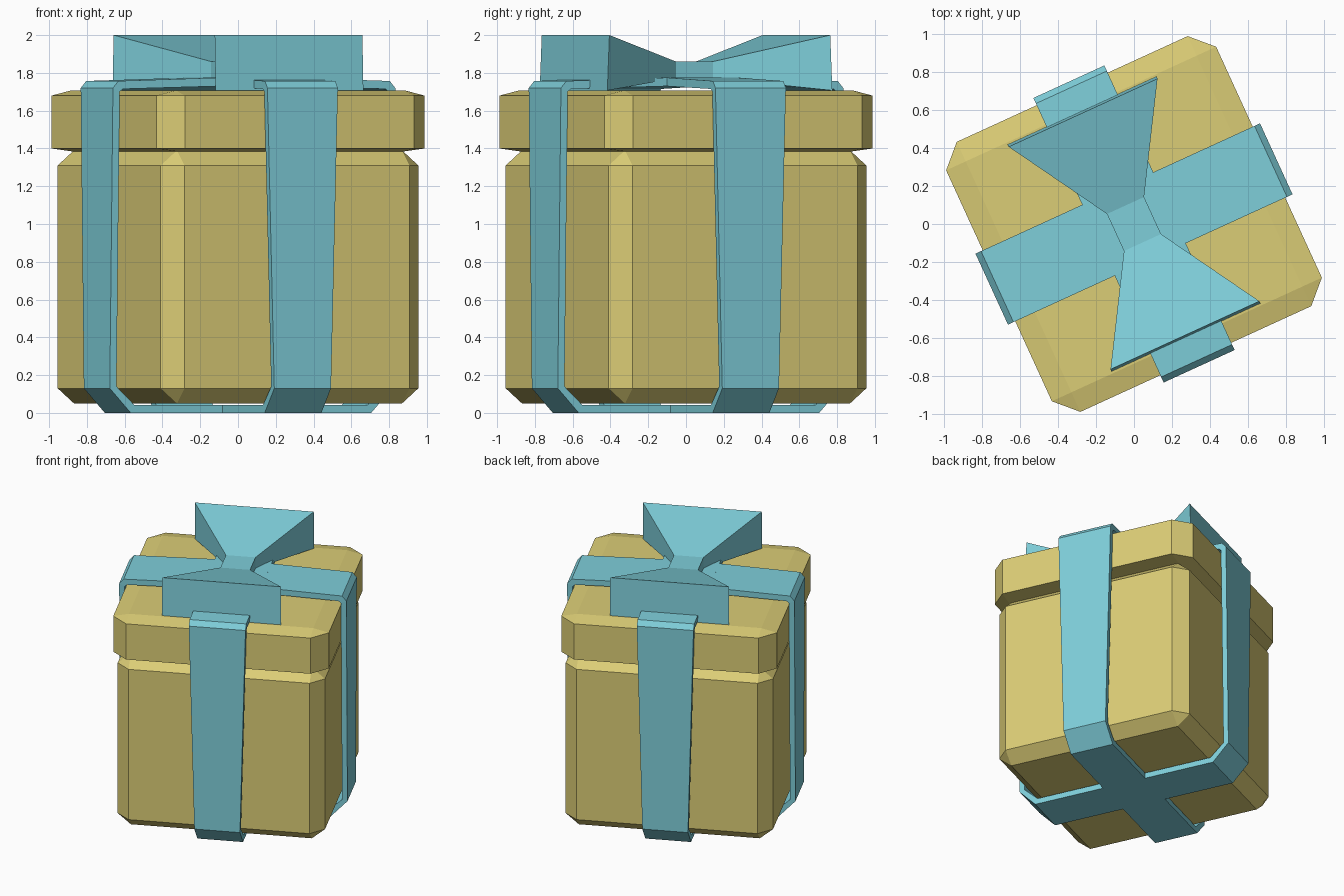
import bpy, bmesh, math
from mathutils import Matrix

cube = bpy.data.objects.get("Cube")
if cube:
    bpy.data.objects.remove(cube, do_unlink=True)

TURN = math.radians(24.6)   # the whole gift is turned about z


def material(name, rgb):
    m = bpy.data.materials.new(name)
    m.use_nodes = True
    m.diffuse_color = (*rgb, 1)
    m.node_tree.nodes["Principled BSDF"].inputs["Base Color"].default_value = (*rgb, 1)
    return m


gold = material("pale gold", (0.71, 0.61, 0.18))
blue = material("ribbon blue", (0.21, 0.62, 0.70))


def finish(name, bm, mat, extra_turn=0):
    bmesh.ops.recalc_face_normals(bm, faces=bm.faces)
    bmesh.ops.rotate(bm, verts=bm.verts, matrix=Matrix.Rotation(TURN + extra_turn, 3, 'Z'))
    mesh = bpy.data.meshes.new(name)
    bm.to_mesh(mesh)
    bm.free()
    mesh.materials.append(mat)
    obj = bpy.data.objects.new(name, mesh)
    bpy.context.collection.objects.link(obj)
    return obj


def bevelled_block(name, half, flat, bottom, low, high, top):
    """Square block with every edge chamfered: half is the full half width, flat that of each face."""
    bm = bmesh.new()
    for sx in (-1, 1):
        for sy in (-1, 1):
            for z in (bottom, top):
                bm.verts.new((sx * flat, sy * flat, z))
            for z in (low, high):
                bm.verts.new((sx * half, sy * flat, z))
                bm.verts.new((sx * flat, sy * half, z))
    bmesh.ops.convex_hull(bm, input=bm.verts)
    bmesh.ops.dissolve_limit(bm, angle_limit=0.01, verts=bm.verts, edges=bm.edges)
    return finish(name, bm, gold)


def loft(name, rings, closed, extra_turn=0):
    """Skin four-cornered rings, joined end to end or capped."""
    bm = bmesh.new()
    loops = [[bm.verts.new(p) for p in ring] for ring in rings]
    pairs = list(zip(loops, loops[1:]))
    if closed:
        pairs.append((loops[-1], loops[0]))
    else:
        bm.faces.new(loops[0])
        bm.faces.new(loops[-1])
    for a, b in pairs:
        for i in range(4):
            j = (i + 1) % 4
            bm.faces.new((a[i], a[j], b[j], b[i]))
    return finish(name, bm, blue, extra_turn)


# Box and lid
bevelled_block("box_body", 0.75, 0.655, 0.05, 0.13, 1.31, 1.39)
bevelled_block("box_lid", 0.78, 0.667, 1.385, 1.40, 1.68, 1.707)

# Ribbon bands: outer x, outer z, inner x, inner z, half width
side = [
    (0.20, 1.775, 0.20, 1.73, 0.205),
    (0.79, 1.757, 0.765, 1.715, 0.205),
    (0.822, 1.72, 0.783, 1.70, 0.205),
    (0.822, 0.13, 0.783, 0.14, 0.165),
    (0.70, 0.0, 0.68, 0.043, 0.165),
]


def band_ring(sign, ox, oz, ix, iz, w):
    return [(sign * ox, -w, oz), (sign * ox, w, oz), (sign * ix, w, iz), (sign * ix, -w, iz)]


band = [band_ring(1, *s) for s in side] + [band_ring(-1, *s) for s in reversed(side)]
loft("ribbon_across", band, True)
loft("ribbon_along", band, True, math.pi / 2)


# Bow: two flared loops meeting at a narrow knot
def bow_ring(y_top, y_low, w, low, high):
    return [(-w, y_low, low), (w, y_low, low), (w, y_top, high), (-w, y_top, high)]


loft("bow", [
    bow_ring(-0.643, -0.655, 0.43, 1.707, 2.0),
    bow_ring(-0.107, -0.107, 0.107, 1.772, 1.86),
    bow_ring(0.107, 0.107, 0.107, 1.772, 1.86),
    bow_ring(0.643, 0.655, 0.43, 1.707, 2.0),
], False)
